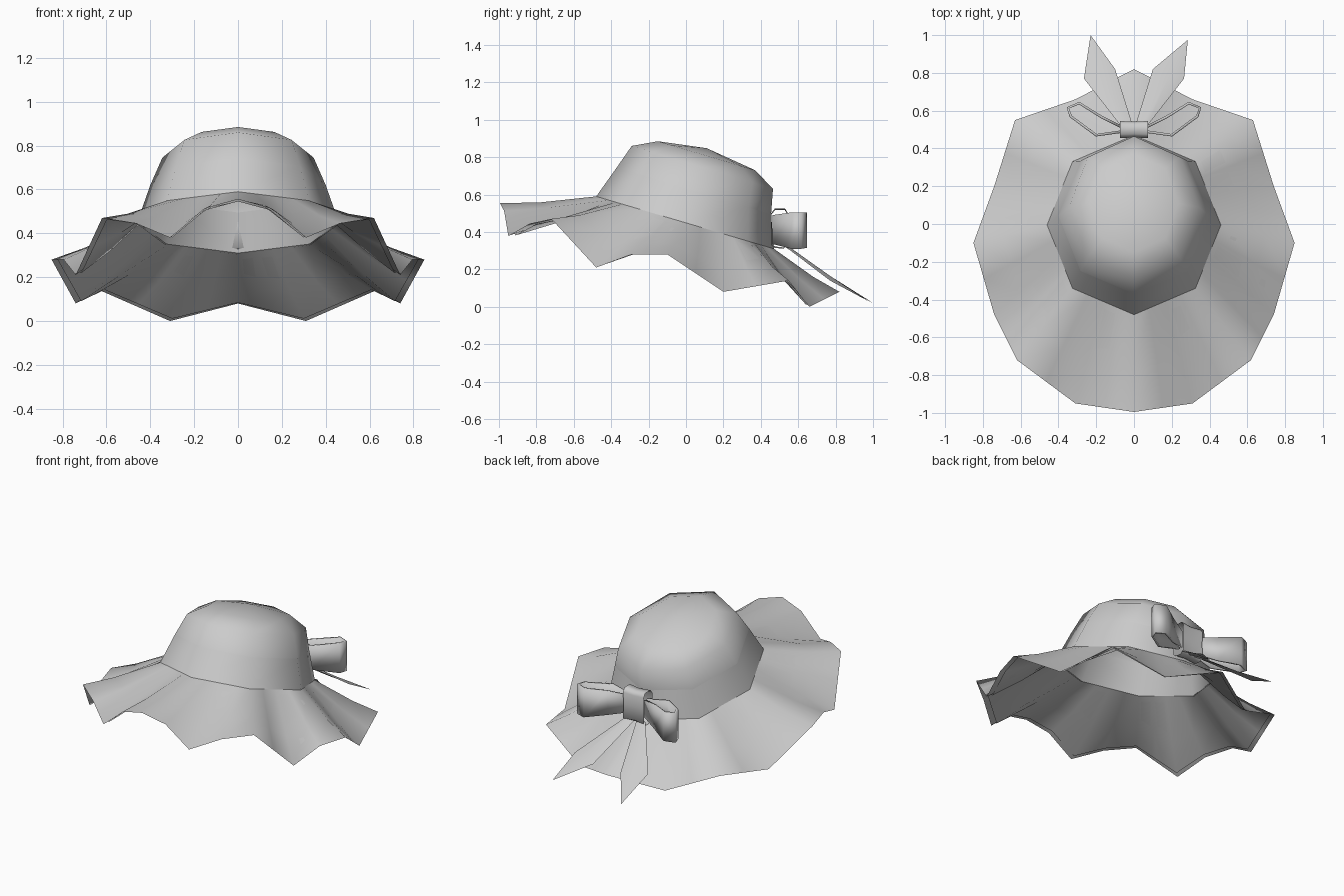
import bpy, bmesh, math
from mathutils import Vector

if "Cube" in bpy.data.objects:
    bpy.data.objects.remove(bpy.data.objects["Cube"])


def make(name, verts, faces, thick=0.0, smooth=True):
    me = bpy.data.meshes.new(name)
    me.from_pydata([tuple(v) for v in verts], [], faces)
    ob = bpy.data.objects.new(name, me)
    bpy.context.collection.objects.link(ob)
    for p in me.polygons:
        p.use_smooth = smooth
    if thick:
        m = ob.modifiers.new("thickness", 'SOLIDIFY')
        m.thickness = thick
        m.offset = 0
    return ob


def loft(name, rings, closed=True, flip=False, cap=None, thick=0.0):
    n = len(rings[0])
    verts = [v for r in rings for v in r]
    faces = []
    for i in range(len(rings) - 1):
        for j in range(n if closed else n - 1):
            k = (j + 1) % n
            f = (i * n + j, i * n + k, (i + 1) * n + k, (i + 1) * n + j)
            faces.append(f[::-1] if flip else f)
    if cap:
        verts.append(cap)
        b = (len(rings) - 1) * n
        faces += [(b + j, b + (j + 1) % n, len(verts) - 1) for j in range(n)]
    return make(name, verts, faces, thick)


# Tilted octagonal crown ring: front (y, z), back (y, z), half width
def ring(yf, zf, yb, zb, rx):
    out = []
    for k in range(8):
        a = k * math.pi / 4
        t = (1 + math.sin(a)) / 2
        out.append(Vector((rx * math.cos(a), yf + (yb - yf) * t, zf + (zb - zf) * t)))
    return out


base = ring(-.48, .59, .47, .31, .46)
seam = ring(-.37, .745, .455, .495, .40)
shoulder = ring(-.29, .86, .465, .63, .345)
top = ring(-.15, .885, .37, .73, .235)

# Hat band and crown
loft("crown_band", [base, seam])
loft("crown_top", [seam, shoulder, top], cap=(0, .11, .848))

# Wavy brim: half rim from back to front, mirrored
half = [Vector(p) for p in [
    (0, .82, .08), (.31, .66, 0), (.63, .55, .14), (.74, .20, .08),
    (.85, -.10, .28), (.74, -.48, .21), (.62, -.72, .47), (.31, -.95, .38),
    (0, -.995, .555)]]
bump = [0, 0, 0, 0, .035, 0, .02, .045]
fine = []
for i in range(8):
    fine += [half[i], (half[i] + half[i + 1]) / 2 + Vector((0, 0, bump[i]))]
fine.append(half[8])
order = [base[2], base[1], base[0], base[7], base[6]]
inner = [order[j // 4].lerp(order[min(j // 4 + 1, 4)], (j % 4) / 4) for j in range(17)]


def mirror(pts):
    return pts + [Vector((-p.x, p.y, p.z)) for p in pts[-2:0:-1]]


rim, root = mirror(fine), mirror(inner)


def brim_ring(t, drop):
    return [a.lerp(b, t) - Vector((0, 0, drop)) for a, b in zip(root, rim)]


loft("brim", [root, brim_ring(.6, .012), rim])
loft("brim_lining", [brim_ring(0, .006), brim_ring(.55, .022), brim_ring(.93, .012)], flip=True)

# Bow loops: ribbon path (x, y, low z, high z)
path = [(.06, .51, .36, .47), (.17, .565, .335, .49), (.29, .64, .315, .505),
        (.35, .615, .31, .505), (.335, .57, .31, .505), (.20, .47, .335, .49),
        (.06, .49, .36, .47)]
for s, side in ((1, "right"), (-1, "left")):
    loft("bow_loop_" + side,
         [[(s * x, y, lo) for x, y, lo, hi in path],
          [(s * x, y, hi) for x, y, lo, hi in path]],
         closed=False, flip=s > 0, thick=.014)

# Bow knot: ribbon wrapped round the middle, flared at its edges
section = [(.455, .33), (.455, .50), (.475, .525), (.53, .525), (.545, .50),
           (.54, .42), (.545, .33), (.52, .31), (.475, .315)]
loft("bow_knot", [[(x, .5 + (y - .5) * k, .42 + (z - .42) * k) for y, z in section]
                  for x, k in ((-.075, 1), (0, .93), (.075, 1))])

# Ribbon tails: creased leaf shapes lying over the back brim
for s, side, tip in ((1, "right", (.285, .975, .03)), (-1, "left", (.23, 1.0, .02))):
    pts = [(0, .50, .34), (.035, .51, .35), (.07, .52, .33),
           (.10, .82, .125), (.18, .77, .165), (.265, .77, .14), tip]
    faces = [(0, 1, 4, 3), (1, 2, 5, 4), (3, 4, 6), (4, 5, 6)]
    if s > 0:
        faces = [f[::-1] for f in faces]
    make("bow_tail_" + side, [(s * x, y, z) for x, y, z in pts], faces)

# Consistent outward normals on the knot and tails
for ob in bpy.data.objects:
    if ob.name.startswith(("bow_knot", "bow_tail")):
        bm = bmesh.new()
        bm.from_mesh(ob.data)
        bmesh.ops.recalc_face_normals(bm, faces=bm.faces)
        if "tail" in ob.name:
            bm.normal_update()
            if sum(f.normal.z for f in bm.faces) < 0:
                bmesh.ops.reverse_faces(bm, faces=bm.faces)
        bm.to_mesh(ob.data)
        bm.free()

# The brim's upper side faces up
brim = bpy.data.objects["brim"].data
lining = bpy.data.objects["brim_lining"].data
if sum(p.normal.z for p in brim.polygons) < 0:
    brim.flip_normals()
if sum(p.normal.z for p in lining.polygons) > 0:
    lining.flip_normals()
